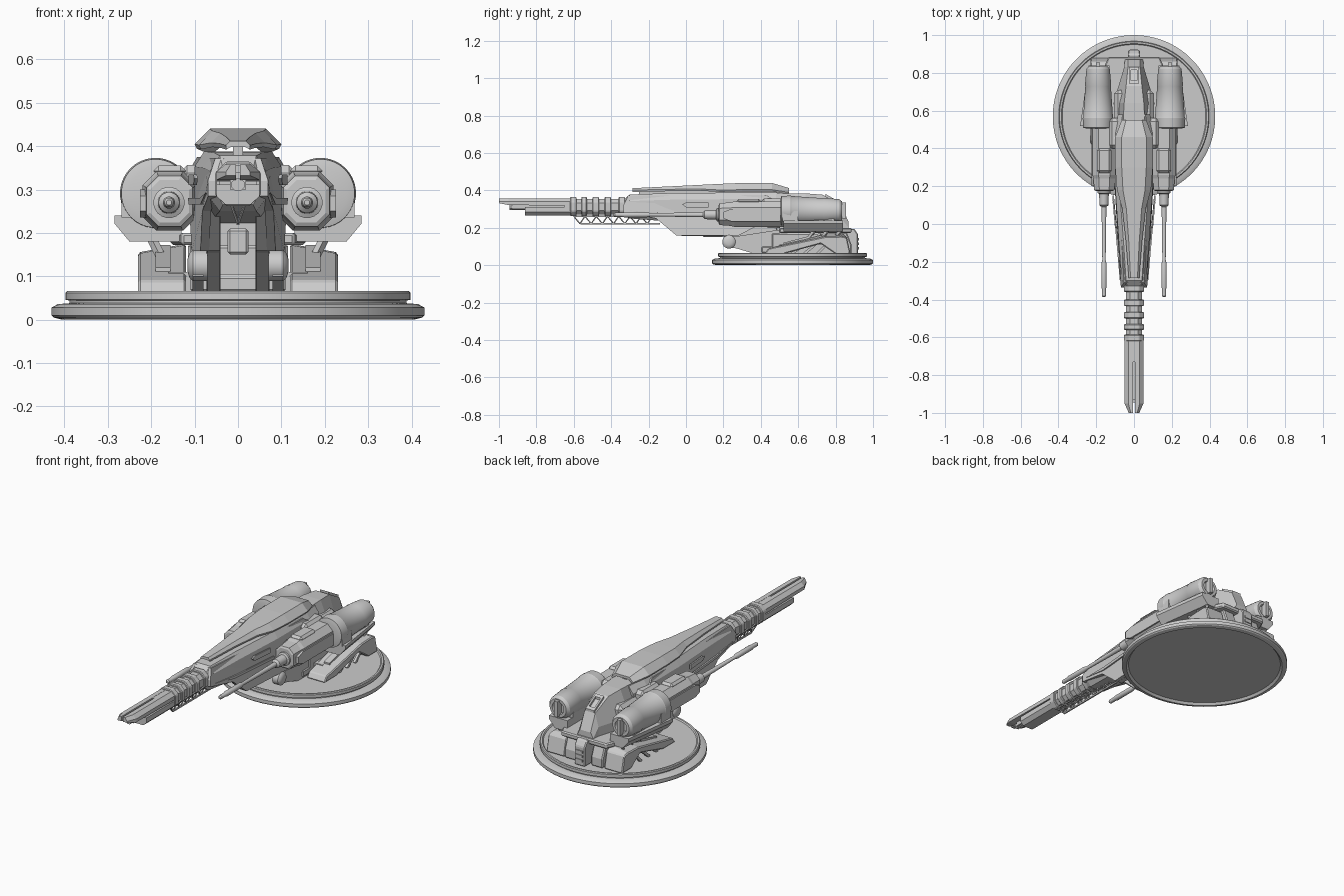
import bpy, bmesh, math
from mathutils import Vector


def loft(name, rings, mirror=False, smooth=False, bevel=0.0):
    """Skin a list of equal-length point rings and cap both ends."""
    bm = bmesh.new()
    vs = [[bm.verts.new(p) for p in r] for r in rings]
    n = len(vs[0])
    for a, b in zip(vs, vs[1:]):
        for i in range(n):
            j = (i + 1) % n
            bm.faces.new((a[i], a[j], b[j], b[i]))
    bm.faces.new(vs[0][::-1])
    bm.faces.new(vs[-1])
    bmesh.ops.recalc_face_normals(bm, faces=bm.faces)
    me = bpy.data.meshes.new(name)
    bm.to_mesh(me)
    bm.free()
    ob = bpy.data.objects.new(name, me)
    bpy.context.collection.objects.link(ob)
    if bevel:
        m = ob.modifiers.new("bevel", 'BEVEL')
        m.width, m.segments = bevel, 1
    if mirror:
        ob.modifiers.new("mirror", 'MIRROR')
    if smooth:
        bpy.ops.object.select_all(action='DESELECT')
        ob.select_set(True)
        bpy.context.view_layer.objects.active = ob
        bpy.ops.object.shade_smooth_by_angle(angle=math.radians(30))
    return ob


def prism(name, pts, axis, a, b, warp=None, **kw):
    """Extrude a 2D outline along an axis from a to b, optionally warping points."""
    put = {'X': lambda p, t: (t, p[0], p[1]),
           'Y': lambda p, t: (p[0], t, p[1]),
           'Z': lambda p, t: (p[0], p[1], t)}[axis]
    rings = [[put(p, t) for p in pts] for t in (a, b)]
    if warp:
        rings = [[warp(*p) for p in r] for r in rings]
    return loft(name, rings, **kw)


def box(name, x, y, z, **kw):
    return prism(name, [(x[0], y[0]), (x[1], y[0]), (x[1], y[1]), (x[0], y[1])], 'Z', *z, **kw)


def lathe(name, prof, axis, c, n=32, mirror=False, smooth=True):
    """Turn (position, radius) pairs around an axis through c."""
    put = {'X': lambda t, u, v: (t, c[0] + u, c[1] + v),
           'Y': lambda t, u, v: (c[0] + u, t, c[1] + v),
           'Z': lambda t, u, v: (c[0] + u, c[1] + v, t)}[axis]
    ang = [2 * math.pi * (i + 0.5) / n for i in range(n)]
    rings = [[put(t, r * math.cos(a), r * math.sin(a)) for a in ang] for t, r in prof]
    return loft(name, rings, mirror=mirror, smooth=smooth)


def bar(name, a, b, r=0.003, **kw):
    a, b = Vector(a), Vector(b)
    d = (b - a).normalized()
    u = d.cross(Vector((0, 0, 1)) if abs(d.z) < 0.9 else Vector((1, 0, 0))).normalized() * r
    v = d.cross(u)
    return loft(name, [[p + u + v, p - u + v, p - u - v, p + u - v] for p in (a, b)], **kw)


def octagon(x0, x1, z0, z1, c):
    return [(x0 + c, z0), (x1 - c, z0), (x1, z0 + c), (x1, z1 - c),
            (x1 - c, z1), (x0 + c, z1), (x0, z1 - c), (x0, z0 + c)]


# Round base with groove, raised rim and recessed underside
lathe("base_disc", [(0.012, 0.36), (0.012, 0.395), (0, 0.405), (0.005, 0.425), (0.01, 0.43), (0.028, 0.43),
                    (0.036, 0.415), (0.038, 0.388), (0.044, 0.388), (0.046, 0.398), (0.062, 0.398),
                    (0.066, 0.394), (0.066, 0.385), (0.06, 0.38), (0.06, 0.3)], 'Z', (0, 0.57), 96)

# Pedestal and turntable platform
box("pedestal", (-0.11, 0.11), (0.45, 0.8), (0.06, 0.18), bevel=0.015)
prism("turntable_band", [(-0.13, 0.5), (0.13, 0.5), (0.155, 0.6), (0.155, 0.84), (0.135, 0.885),
                         (-0.135, 0.885), (-0.155, 0.84), (-0.155, 0.6)], 'Z', 0.172, 0.2, bevel=0.006)
prism("rear_foot", [(0.76, 0.06), (0.885, 0.06), (0.885, 0.11), (0.86, 0.175), (0.76, 0.175)],
      'X', 0.045, 0.115, mirror=True, bevel=0.006)
prism("rear_centre_block", [(0.78, 0.06), (0.92, 0.06), (0.92, 0.165), (0.9, 0.195), (0.78, 0.195)],
      'X', -0.032, 0.032, bevel=0.005)
for k in range(3):
    z = 0.085 + k * 0.024
    box("rear_vent", (-0.02, 0.02), (0.915, 0.925), (z, z + 0.012))

# Side outriggers: pointed sloping slabs standing on open braces
prism("outrigger_slab", [(0.42, 0.06), (0.52, 0.06), (0.72, 0.115), (0.8, 0.06), (0.88, 0.06), (0.86, 0.15),
                         (0.83, 0.175), (0.74, 0.172), (0.44, 0.09)], 'X', 0.12, 0.23,
      warp=lambda x, y, z: (x, y, z - (0.02 if x > 0.2 and z > 0.16 else 0)), mirror=True, bevel=0.005)
prism("outrigger_panel", [(0.52, 0.107), (0.72, 0.16), (0.72, 0.172), (0.52, 0.12)], 'X', 0.155, 0.19, mirror=True)
for k in range(3):
    y = 0.56 + k * 0.07
    bar("outrigger_rib", (0.215, y, 0.06), (0.215, y + 0.06, 0.1 + k * 0.01), 0.007, mirror=True)
    bar("outrigger_brace", (0.18, y + 0.1, 0.15), (0.2, y + 0.13, 0.19), 0.008, mirror=True)
box("outrigger_core", (0.1, 0.16), (0.5, 0.8), (0.06, 0.11), mirror=True)

# Elevation arms, trunnions and base brackets
prism("elevation_arm", [(-0.16, 0.26), (-0.05, 0.158), (0.2, 0.155), (0.36, 0.06), (0.46, 0.06), (0.5, 0.26)],
      'X', 0.04, 0.073, mirror=True, bevel=0.003)
prism("arm_bracket", [(0.2, 0.1), (0.24, 0.15), (0.5, 0.19), (0.5, 0.06), (0.37, 0.06), (0.27, 0.09)],
      'X', 0.08, 0.105, mirror=True)
lathe("trunnion", [(0.07, 0.036), (0.104, 0.036), (0.112, 0.028), (0.116, 0.015)], 'X', (0.23, 0.125), 24, mirror=True)
box("arm_web", (-0.04, 0.04), (0.14, 0.5), (0.17, 0.26))
box("centre_damper_box", (-0.024, 0.024), (0.09, 0.2), (0.15, 0.21), bevel=0.006)
box("front_foot_plate", (-0.11, 0.11), (0.4, 0.5), (0.06, 0.105), bevel=0.01)

# Main hull: lofted sections of (y, top half width, top z, side half width, bottom z)
HULL = [(-0.335, 0.035, 0.35, 0.052, 0.265), (-0.3, 0.042, 0.378, 0.065, 0.25), (-0.1, 0.055, 0.385, 0.08, 0.235),
        (0.2, 0.078, 0.388, 0.1, 0.22), (0.48, 0.078, 0.388, 0.1, 0.2), (0.58, 0.06, 0.38, 0.085, 0.2)]
loft("main_hull", [[(-b, y, z1), (-a, y, z0), (a, y, z0), (b, y, z1), (b, y, z2), (a, y, z3), (-a, y, z3), (-b, y, z2)]
                   for y, a, z3, b, z0 in HULL for z1, z2 in [(z0 + 0.03, z3 - 0.035)]])

# Long angled cheek armour that follows the hull taper
def cheek(x, y, z):
    return (x + 0.05 + 0.09 * min(y + 0.33, 0.5) - max(0, z - 0.34) * 0.6 - max(0, 0.3 - z) * 0.06, y, z)

prism("cheek_armour", [(-0.31, 0.372), (-0.335, 0.32), (-0.335, 0.285), (-0.16, 0.25), (-0.05, 0.158), (0.28, 0.158),
                       (0.36, 0.2), (0.47, 0.26), (0.47, 0.35), (0.43, 0.375)], 'X', 0, 0.02, warp=cheek, mirror=True)
prism("cheek_lower_strip", [(-0.3, 0.292), (-0.15, 0.265), (0.15, 0.265), (0.15, 0.28), (-0.14, 0.28)],
      'X', 0.015, 0.023, warp=cheek, mirror=True)
prism("cheek_panel", [(-0.02, 0.325), (0.0, 0.31), (0.12, 0.31), (0.12, 0.335), (0.0, 0.335)],
      'X', 0.015, 0.023, warp=cheek, mirror=True)

# Raised top armour plate with drooping wings and its spine
TOP = [(-0.285, 0.028, 0.412), (-0.1, 0.042, 0.421), (0.08, 0.062, 0.43), (0.18, 0.09, 0.435),
       (0.3, 0.1, 0.44), (0.46, 0.1, 0.44), (0.55, 0.065, 0.413)]
loft("top_armour", [[(-w, y, z - d), (-0.65 * w, y, z), (0.65 * w, y, z), (w, y, z - d), (w * 0.95, y, z - d - 0.01),
                     (0.6 * w, y, z - 0.014), (-0.6 * w, y, z - 0.014), (-w * 0.95, y, z - d - 0.01)]
                    for y, w, z in TOP for d in [w * 0.36]])
box("top_spine", (-0.012, 0.012), (-0.25, 0.53), (0.37, 0.412))

# Rear tower: sections of (y, bottom half width, top half width, top z), plus framed hatch
TOWER = [(0.5, 0.09, 0.06, 0.385), (0.64, 0.108, 0.052, 0.384), (0.73, 0.082, 0.042, 0.377),
         (0.83, 0.052, 0.032, 0.32), (0.87, 0.048, 0.032, 0.23)]
loft("rear_tower", [[(-a, y, 0.19), (a, y, 0.19), (a, y, 0.25 if y < 0.86 else 0.2), (b, y, z), (-b, y, z),
                     (-a, y, 0.25 if y < 0.86 else 0.2)] for y, a, b, z in TOWER])
box("rear_shoulder", (0.04, 0.105), (0.52, 0.71), (0.19, 0.325), mirror=True, bevel=0.02)
slope = lambda x, y, z: (x, y, z + 0.378 - (y - 0.73) * 0.57)
box("hatch_sill", (-0.026, 0.026), (0.745, 0.76), (-0.02, 0.012), warp=slope)
box("hatch_lintel", (-0.026, 0.026), (0.815, 0.83), (-0.02, 0.012), warp=slope)
box("hatch_side", (0.016, 0.026), (0.755, 0.82), (-0.02, 0.012), warp=slope, mirror=True)

# Main barrel: octagonal core, collars and split rails
prism("barrel_core", octagon(-0.043, 0.043, 0.27, 0.355, 0.022), 'Y', -0.65, -0.3)
for y0, y1 in ((-0.62, -0.585), (-0.56, -0.53), (-0.5, -0.465), (-0.435, -0.4), (-0.36, -0.325)):
    prism("barrel_collar", octagon(-0.053, 0.053, 0.262, 0.365, 0.026), 'Y', y0, y1, bevel=0.004)
loft("upper_rail", [[(0.005, y, z), (w, y, z), (w, y, 0.34), (w * 0.6, y, 0.358), (0.005, y, 0.358)]
                    for y, w, z in ((-1.0, 0.028, 0.332), (-0.95, 0.05, 0.322), (-0.6, 0.05, 0.318))], mirror=True)
box("rail_core", (-0.018, 0.018), (-0.93, -0.6), (0.3, 0.34))
box("rail_top_fill", (-0.006, 0.006), (-0.73, -0.6), (0.33, 0.357))
prism("lower_rail", [(-0.05, 0.312), (-0.05, 0.285), (-0.03, 0.266), (0.03, 0.266), (0.05, 0.285), (0.05, 0.312)],
      'Y', -0.86, -0.6)
lathe("muzzle_bore", [(-0.945, 0.01), (-0.945, 0.016), (-0.84, 0.016)], 'Y', (0, 0.311), 8, smooth=False)

# Triangular truss under the barrel
bar("truss_top_rail", (0.014, -0.6, 0.262), (0.014, -0.2, 0.262), 0.003, mirror=True)
bar("truss_bottom_rail", (0, -0.565, 0.222), (0, -0.14, 0.222), 0.004)
for k in range(7):
    y = -0.6 + k * 0.06
    bar("truss_web_front", (0.014, y, 0.262), (0, y + 0.033, 0.222), 0.0025, mirror=True)
    bar("truss_web_back", (0, y + 0.033, 0.222), (0.014, y + 0.06, 0.262), 0.0025, mirror=True)

# Side gun pods with secondary guns
pod = lambda s, y: [(0.158 + (x - 0.158) * s, y, 0.272 + (z - 0.272) * s)
                    for x, z in octagon(0.095, 0.22, 0.205, 0.342, 0.032)]
loft("gun_pod", [pod(0.72, 0.175), pod(0.85, 0.18), pod(0.92, 0.24), pod(1, 0.26), pod(1, 0.54)], mirror=True)
box("pod_top_block", (0.12, 0.195), (0.27, 0.4), (0.33, 0.355), mirror=True, bevel=0.012)
prism("pod_side_panel", [(0.2, 0.25), (0.24, 0.235), (0.5, 0.235), (0.5, 0.3), (0.24, 0.3), (0.2, 0.285)],
      'X', 0.205, 0.226, mirror=True)
box("pod_bridge", (0.06, 0.135), (0.4, 0.56), (0.23, 0.356), mirror=True, bevel=0.018)
lathe("side_gun", [(0.2, 0.036), (0.165, 0.036), (0.16, 0.026), (0.1, 0.024), (0.09, 0.013), (-0.19, 0.009),
                   (-0.21, 0.014), (-0.33, 0.014), (-0.345, 0.011), (-0.38, 0.011), (-0.387, 0.006)],
      'Y', (0.159, 0.27), 20, mirror=True)

# Engine drums on flared skirts
lathe("engine_drum", [(0.505, 0.06), (0.51, 0.079), (0.56, 0.082), (0.565, 0.079), (0.73, 0.068), (0.735, 0.07),
                      (0.82, 0.062), (0.835, 0.05), (0.835, 0.035), (0.82, 0.03)],
      'Y', (0.19, 0.291), 36, mirror=True)
prism("engine_skirt", [(0.13, 0.18), (0.25, 0.18), (0.285, 0.222), (0.285, 0.24), (0.13, 0.24)], 'Y', 0.52, 0.84,
      warp=lambda x, y, z: (x - (0.045 if y > 0.7 and x > 0.2 else 0), y, z), mirror=True)
box("engine_cradle", (0.115, 0.268), (0.515, 0.6), (0.235, 0.29), mirror=True)
box("engine_cradle_rear", (0.13, 0.24), (0.6, 0.8), (0.23, 0.275), mirror=True, bevel=0.01)
box("engine_tail_fin", (0.18, 0.2), (0.8, 0.855), (0.25, 0.335), mirror=True)
